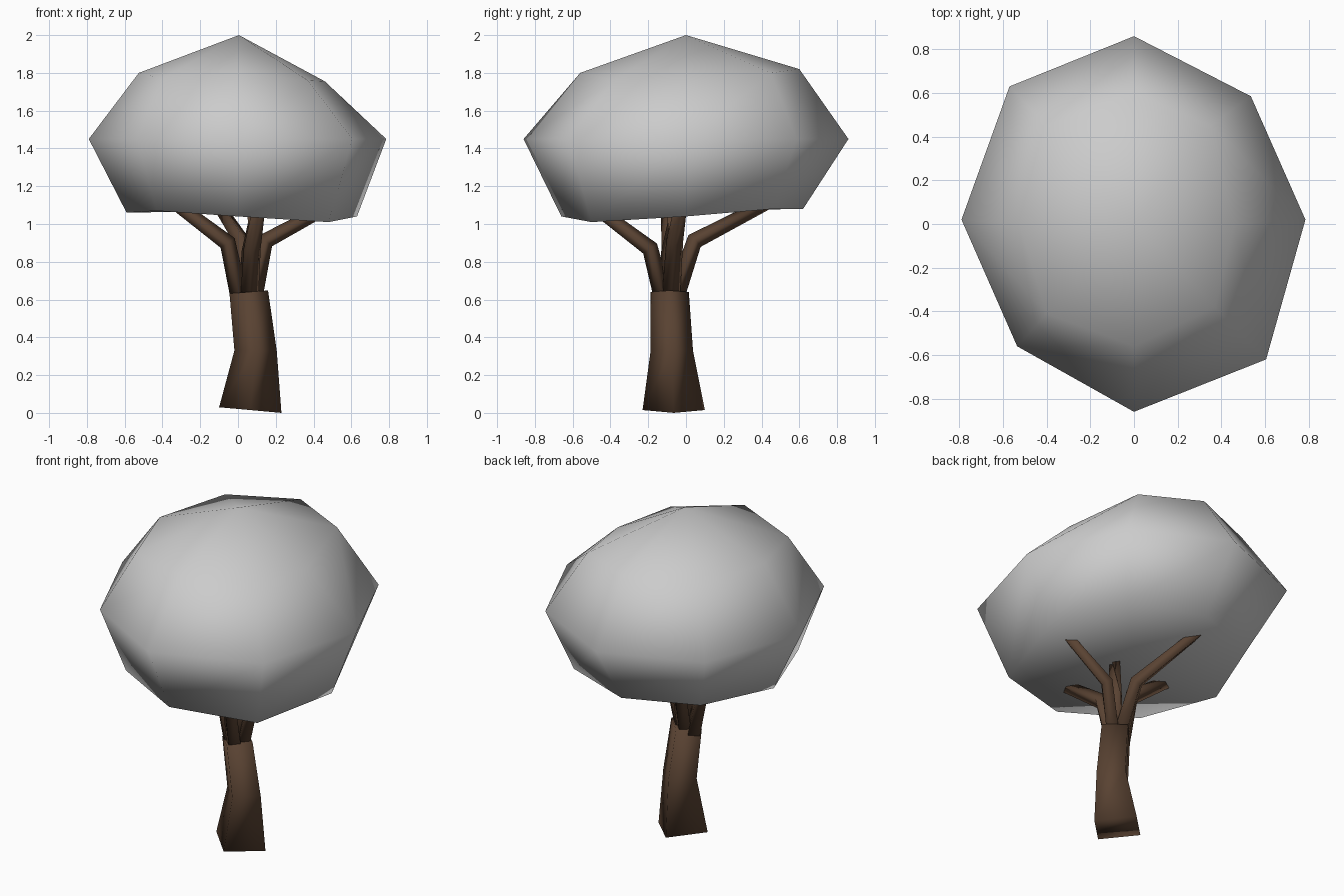
import bpy, bmesh, math
from mathutils import Vector

if "Cube" in bpy.data.objects:
    bpy.data.objects.remove(bpy.data.objects["Cube"])

bark = bpy.data.materials.new("bark")
bark.diffuse_color = (0.10, 0.055, 0.032, 1)
bark.use_nodes = True
bark.node_tree.nodes["Principled BSDF"].inputs["Base Color"].default_value = bark.diffuse_color


def finish(bm, name, mat=None):
    bmesh.ops.recalc_face_normals(bm, faces=bm.faces[:])
    for f in bm.faces:
        f.smooth = True
    me = bpy.data.meshes.new(name)
    bm.to_mesh(me)
    bm.free()
    ob = bpy.data.objects.new(name, me)
    bpy.context.collection.objects.link(ob)
    if mat:
        me.materials.append(mat)
    return ob


def bridge(bm, a, b):
    n = len(a)
    for i in range(n):
        bm.faces.new((a[i], a[(i + 1) % n], b[(i + 1) % n], b[i]))


def fan(bm, ring, tip):
    n = len(ring)
    for i in range(n):
        bm.faces.new((ring[i], ring[(i + 1) % n], tip))


# Trunk: four-sided, corners on the axes, slightly tilted base
bm = bmesh.new()
rings = []
for x, y, z, r, tilt in [(0.065, -0.065, 0.015, 0.165, -0.09),
                         (0.093, -0.075, 0.33, 0.112, 0.0),
                         (0.057, -0.087, 0.64, 0.102, 0.08)]:
    rings.append([bm.verts.new((x + r * c, y + r * s, z + tilt * r * c))
                  for c, s in ((1, 0), (0, 1), (-1, 0), (0, -1))])
for a, b in zip(rings, rings[1:]):
    bridge(bm, a, b)
bm.faces.new(rings[0])
bm.faces.new(rings[-1])
finish(bm, "trunk", bark)


# Branches: bent, tapering four-sided limbs
def branch(name, pts, radii):
    bm = bmesh.new()
    pts = [Vector(p) for p in pts]
    rings = []
    for i, (p, r) in enumerate(zip(pts, radii)):
        t = (pts[min(i + 1, len(pts) - 1)] - pts[max(i - 1, 0)]).normalized()
        ref = Vector((0, 1, 0)) if abs(t.y) < abs(t.x) else Vector((1, 0, 0))
        u = t.cross(ref).normalized()
        v = t.cross(u)
        rings.append([bm.verts.new(p + r * (u * math.cos(k * math.pi / 2) + v * math.sin(k * math.pi / 2)))
                      for k in range(4)])
    for a, b in zip(rings, rings[1:]):
        bridge(bm, a, b)
    bm.faces.new(rings[0])
    bm.faces.new(rings[-1])
    finish(bm, name, bark)


R = (0.048, 0.045, 0.034)
branch("branch_left", [(0.01, -0.08, 0.60), (-0.055, -0.085, 0.90), (-0.36, -0.10, 1.13)], R)
branch("branch_right", [(0.08, -0.08, 0.60), (0.145, -0.06, 0.91), (0.46, -0.03, 1.08)], R)
branch("branch_front", [(0.06, -0.12, 0.60), (0.075, -0.19, 0.87), (0.11, -0.47, 1.08)], R)
branch("branch_back", [(0.05, -0.06, 0.60), (0.02, 0.045, 0.91), (-0.11, 0.43, 1.11)], R)
branch("branch_middle", [(0.06, -0.085, 0.60), (0.07, -0.08, 0.85), (0.08, -0.07, 1.13)], (0.05, 0.052, 0.04))

# Canopy: uneven eight-sided crown with a nearly flat underside
lower = [(.63, 0, 1.04), (.43, .46, 1.08), (0, .62, 1.08), (-.42, .46, 1.085),
         (-.59, 0, 1.06), (-.43, -.46, 1.07), (0, -.66, 1.04), (.48, -.50, 1.01)]
middle = [(.785, .02, 1.45), (.535, .585, 1.45), (0, .86, 1.45), (-.57, .63, 1.45),
          (-.79, .02, 1.45), (-.535, -.56, 1.45), (0, -.86, 1.45), (.605, -.62, 1.45)]
upper = [(.46, 0, 1.755), (.35, .45, 1.80), (0, .60, 1.82), (-.40, .45, 1.80),
         (-.525, 0, 1.80), (-.40, -.41, 1.77), (0, -.56, 1.80), (.37, -.38, 1.76)]
bm = bmesh.new()
rings = [[bm.verts.new(p) for p in ring] for ring in (lower, middle, upper)]
for a, b in zip(rings, rings[1:]):
    bridge(bm, a, b)
fan(bm, rings[-1], bm.verts.new((0.005, 0, 2.0)))
fan(bm, rings[0], bm.verts.new((0, 0, 1.07)))
finish(bm, "canopy")
